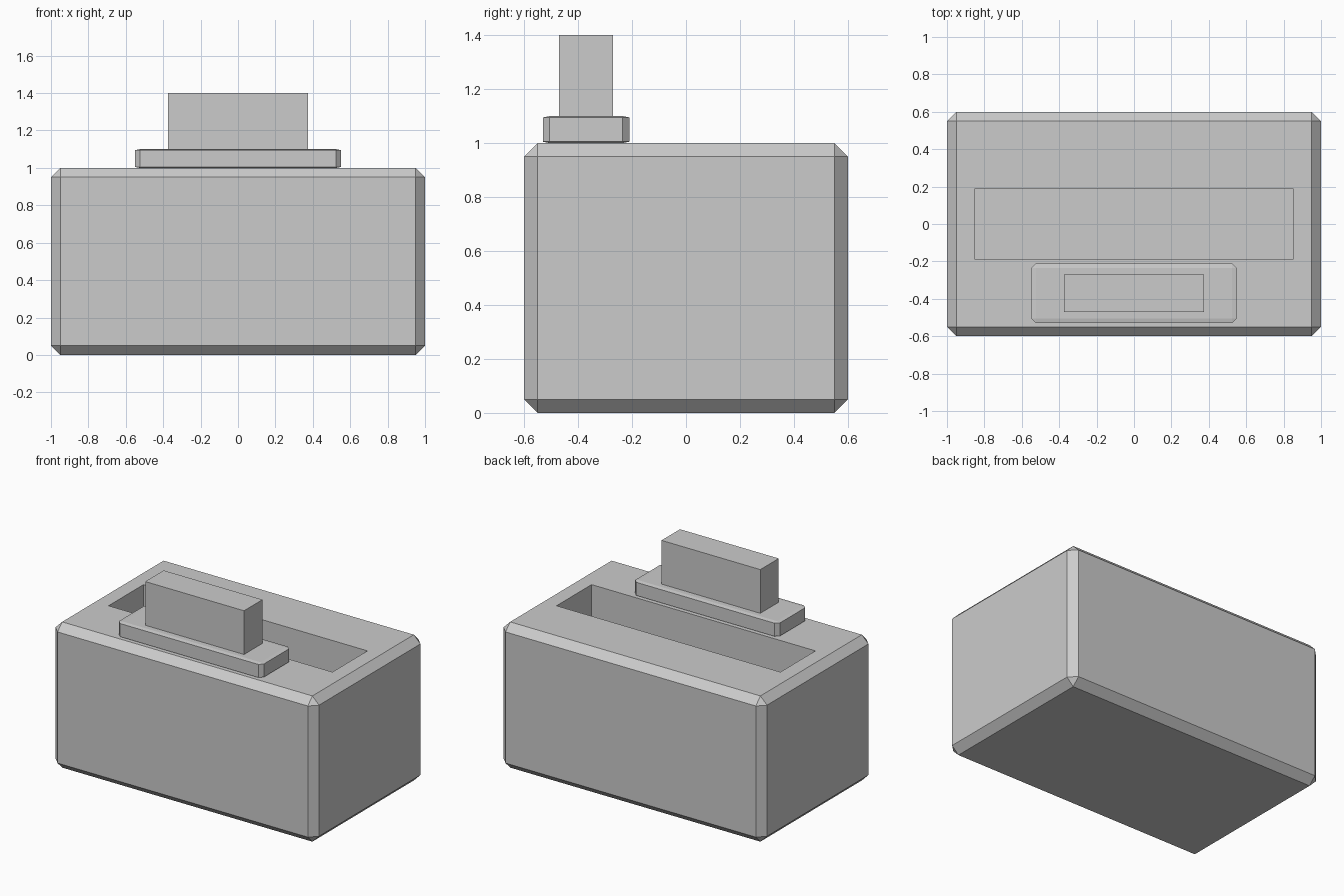
import bpy
import bmesh
from mathutils import Matrix, Vector

default = bpy.data.objects.get("Cube")
if default:
    bpy.data.objects.remove(default, do_unlink=True)

grey = bpy.data.materials.new("plain grey")
grey.use_nodes = True
colour = (0.6, 0.6, 0.6, 1)
grey.diffuse_color = colour
grey.node_tree.nodes["Principled BSDF"].inputs["Base Color"].default_value = colour


def box(name, size, centre, chamfer=0, squash=1):
    """Box with chamfered edges; squash flattens the chamfer in z only."""
    bm = bmesh.new()
    bmesh.ops.create_cube(bm, size=1)
    bmesh.ops.scale(bm, vec=(size[0], size[1], size[2] / squash), verts=bm.verts)
    if chamfer:
        bmesh.ops.bevel(bm, geom=bm.edges[:], offset=chamfer, segments=1,
                        affect='EDGES', profile=0.5)
    bmesh.ops.scale(bm, vec=(1, 1, squash), verts=bm.verts)
    bmesh.ops.transform(bm, matrix=Matrix.Translation(centre), verts=bm.verts)
    mesh = bpy.data.meshes.new(name)
    bm.to_mesh(mesh)
    bm.free()
    mesh.materials.append(grey)
    obj = bpy.data.objects.new(name, mesh)
    bpy.context.collection.objects.link(obj)
    return obj


# Chamfered body with a long slot sunk into its top
body = box("body", (2, 1.2, 1), (0, 0, 0.5), chamfer=0.05)
slot_depth = 0.5
bm = bmesh.new()
bm.from_mesh(body.data)
top = max(bm.faces, key=lambda f: f.calc_center_median().z)
rim = bmesh.ops.extrude_discrete_faces(bm, faces=[top])["faces"][0]
for v in rim.verts:
    v.co.x = 0.85 if v.co.x > 0 else -0.85
    v.co.y = 0.19 if v.co.y > 0 else -0.19
floor = bmesh.ops.extrude_discrete_faces(bm, faces=[rim])["faces"][0]
bmesh.ops.translate(bm, vec=Vector((0, 0, -slot_depth)), verts=floor.verts)
bmesh.ops.recalc_face_normals(bm, faces=bm.faces)
bm.to_mesh(body.data)
bm.free()

# Lever plate and upright grip in front of the slot
box("lever_plate", (1.1, 0.32, 0.1), (0, -0.37, 1.05), chamfer=0.025, squash=0.2)
box("lever_grip", (0.75, 0.2, 0.3), (0, -0.37, 1.25))
